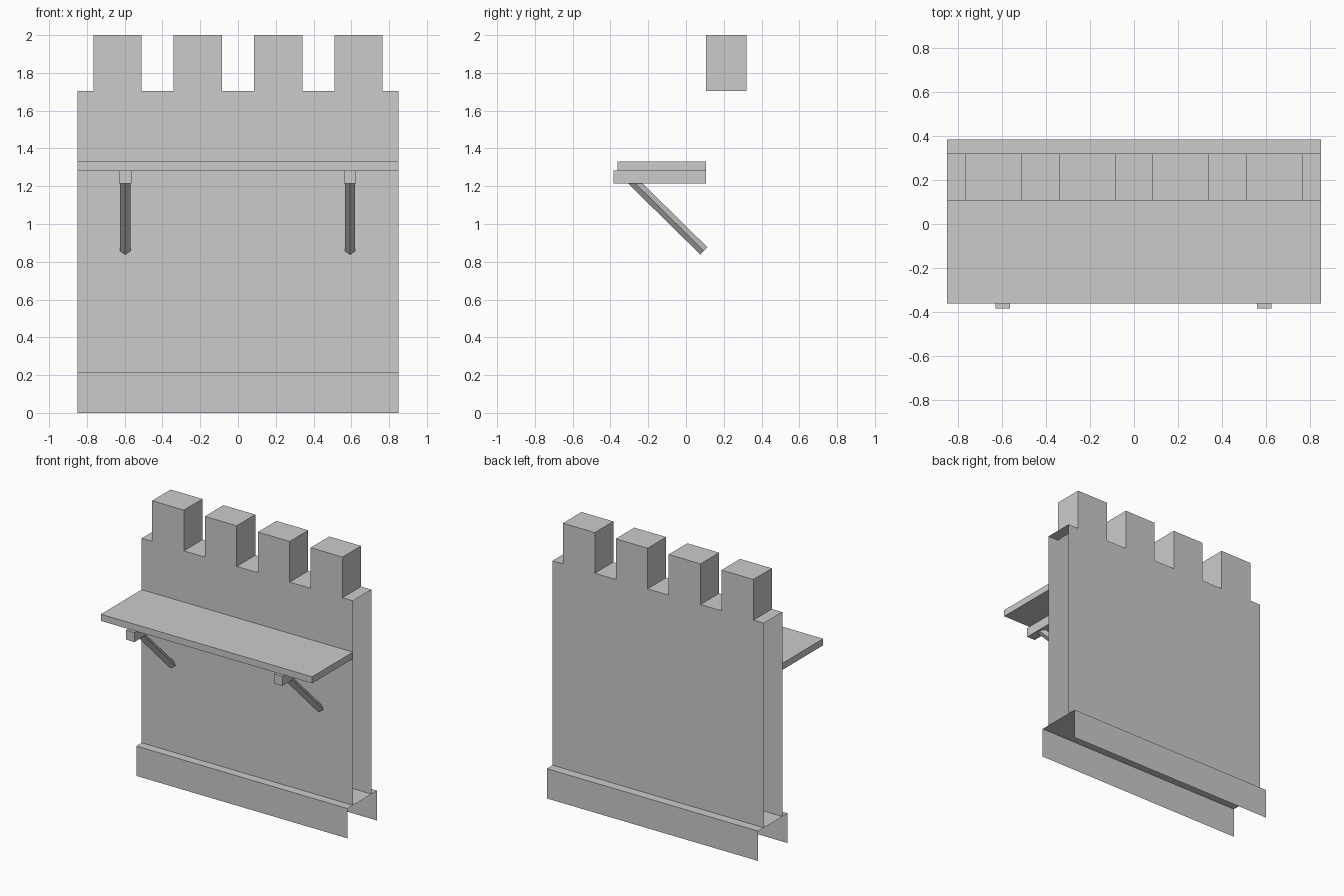
import bpy
import bmesh
from math import pi
from mathutils import Matrix, Vector

default = bpy.data.objects.get("Cube")
if default:
    bpy.data.objects.remove(default, do_unlink=True)

GREY = (0.6, 0.6, 0.6, 1.0)
grey = bpy.data.materials.new("plain_grey")
grey.use_nodes = True
grey.diffuse_color = GREY
grey.node_tree.nodes["Principled BSDF"].inputs["Base Color"].default_value = GREY

HALF = 0.85                       # half the length of the wall
WALL_FRONT, WALL_BACK = 0.107, 0.32
BASE_TOP, LEDGE, TOP = 0.217, 1.704, 2.0


def finish(name, bm):
    mesh = bpy.data.meshes.new(name)
    bm.to_mesh(mesh)
    bm.free()
    mesh.materials.append(grey)
    obj = bpy.data.objects.new(name, mesh)
    bpy.context.collection.objects.link(obj)
    return obj


def box(name, low, high):
    low, high = Vector(low), Vector(high)
    bm = bmesh.new()
    bmesh.ops.create_cube(bm, size=1, matrix=Matrix.Translation((low + high) / 2)
                          @ Matrix.Diagonal((*(high - low), 1)))
    return finish(name, bm)


# Battlemented wall: hollow, open at both ends and underneath
outline = [(-HALF, BASE_TOP), (HALF, BASE_TOP), (HALF, LEDGE)]
for centre in (0.638, 0.213, -0.213, -0.638):
    right, left = centre + 0.128, centre - 0.128
    outline += [(right, LEDGE), (right, TOP), (left, TOP), (left, LEDGE)]
outline.append((-HALF, LEDGE))

bm = bmesh.new()
front = [bm.verts.new((x, WALL_FRONT, z)) for x, z in outline]
back = [bm.verts.new((x, WALL_BACK, z)) for x, z in outline]
bm.faces.new(front)
bm.faces.new(back[::-1])
for i in range(2, len(outline) - 1):
    bm.faces.new((front[i + 1], front[i], back[i], back[i + 1]))
finish("battlement_wall", bm)

# Base: a channel with a top and two skirts, open at the ends and below
bm = bmesh.new()
profile = [(0.045, 0), (0.045, BASE_TOP), (0.385, BASE_TOP), (0.385, 0)]
rows = [[bm.verts.new((x, y, z)) for y, z in profile] for x in (-HALF, HALF)]
for i in range(3):
    bm.faces.new((rows[0][i], rows[1][i], rows[1][i + 1], rows[0][i + 1]))
finish("base_channel", bm)

# Shelf
box("shelf", (-HALF, -0.362, 1.283), (HALF, WALL_FRONT, 1.331))

# Shelf brackets: a level cleat and a diagonal diamond-section strut
for side, x in (("right", -0.597), ("left", 0.593)):
    box(side + "_cleat", (x - 0.033, -0.385, 1.214), (x + 0.033, WALL_FRONT, 1.283))
    foot, head = Vector((x, 0.095, 0.857)), Vector((x, -0.29, 1.236))
    run = head - foot
    bm = bmesh.new()
    bmesh.ops.create_cone(
        bm, cap_ends=True, segments=4, radius1=0.027, radius2=0.027, depth=run.length,
        matrix=Matrix.Translation((foot + head) / 2)
        @ Matrix.Rotation(run.angle(Vector((0, 0, 1))), 4, 'X'))
    finish(side + "_strut", bm)
